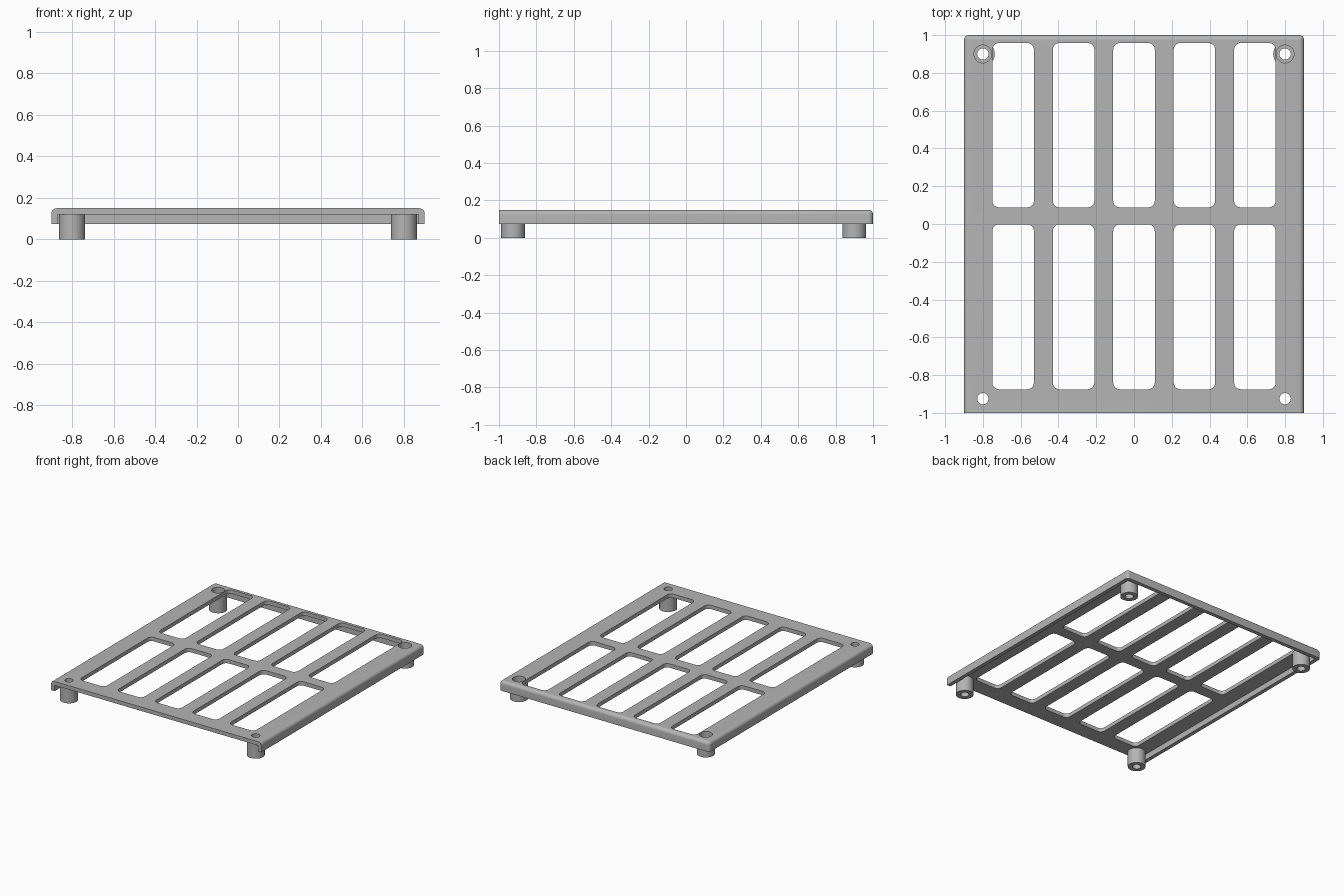
import bpy, bmesh

old = bpy.data.objects.get("Cube")
if old:
    bpy.data.objects.remove(old, do_unlink=True)

grey = bpy.data.materials.new("plain grey")
grey.use_nodes = True
grey.diffuse_color = (0.46, 0.46, 0.46, 1)
grey.node_tree.nodes["Principled BSDF"].inputs["Base Color"].default_value = grey.diffuse_color


def make_object(name, bm):
    mesh = bpy.data.meshes.new(name)
    bmesh.ops.recalc_face_normals(bm, faces=bm.faces[:])
    bm.to_mesh(mesh)
    bm.free()
    mesh.materials.append(grey)
    obj = bpy.data.objects.new(name, mesh)
    bpy.context.collection.objects.link(obj)
    return obj


def add_box(bm, lo, hi):
    verts = bmesh.ops.create_cube(bm, size=1)["verts"]
    for v in verts:
        for i in range(3):
            v.co[i] = lo[i] if v.co[i] < 0 else hi[i]
    return list({e for v in verts for e in v.link_edges})


def upright(edge):
    a, b = edge.verts
    return abs(a.co.z - b.co.z) > 0.01


def round_edges(bm, edges, radius, steps):
    bmesh.ops.bevel(bm, geom=edges, offset=radius, segments=steps,
                    profile=0.5, affect="EDGES")


def add_cylinder(bm, x, y, radius, low, high):
    made = bmesh.ops.create_cone(bm, cap_ends=True, segments=40, radius1=radius,
                                 radius2=radius, depth=high - low)
    bmesh.ops.translate(bm, verts=made["verts"], vec=(x, y, (low + high) / 2))


def combine(target, tool, operation):
    mod = target.modifiers.new(operation, "BOOLEAN")
    mod.operation, mod.solver, mod.object = operation, "EXACT", tool
    bpy.context.view_layer.objects.active = target
    bpy.ops.object.modifier_apply(modifier=mod.name)
    bpy.data.objects.remove(tool, do_unlink=True)


# Outer shell, rounded on the top, sides and back, square at the front
WIDE, PLATE_LOW, TOP = 0.9, 0.12, 0.15
bm = bmesh.new()
edges = add_box(bm, (-WIDE, -1, 0.075), (WIDE, 1, TOP))
round_edges(bm, [e for e in edges if upright(e) and e.verts[0].co.y > 0], 0.025, 5)
rim = [e for e in bm.edges
       if all(v.co.z > TOP - 0.001 for v in e.verts)
       and any(v.co.y > -0.99 for v in e.verts)]
round_edges(bm, rim, 0.025, 5)
frame = make_object("window_frame_tray", bm)

# Hollow underside, open at the front
bm = bmesh.new()
add_box(bm, (-0.87, -1.1, -0.1), (0.87, 0.97, PLATE_LOW))
combine(frame, make_object("cavity_cutter", bm), "DIFFERENCE")

# Two rows of five rounded windows
bm = bmesh.new()
for low, high in ((-0.875, -0.002), (0.088, 0.958)):
    for column in range(-2, 3):
        x = column * 0.32
        edges = add_box(bm, (x - 0.11, low, 0.1), (x + 0.11, high, 0.2))
        round_edges(bm, [e for e in edges if upright(e)], 0.035, 6)
combine(frame, make_object("window_cutter", bm), "DIFFERENCE")

# Four hollow feet, with wider screw recesses at the back
posts, bores, recesses = bmesh.new(), bmesh.new(), bmesh.new()
for x in (-0.8, 0.8):
    for y in (-0.925, 0.9):
        add_cylinder(posts, x, y, 0.063, 0, PLATE_LOW + 0.005)
        add_cylinder(bores, x, y, 0.03, -0.1, 0.3)
        if y > 0:
            add_cylinder(recesses, x, y, 0.047, 0.07, 0.3)
combine(frame, make_object("feet", posts), "UNION")
combine(frame, make_object("bore_cutter", bores), "DIFFERENCE")
combine(frame, make_object("recess_cutter", recesses), "DIFFERENCE")

# Smooth curves with crisp edges
bpy.ops.object.select_all(action="DESELECT")
frame.select_set(True)
bpy.context.view_layer.objects.active = frame
bpy.ops.object.shade_smooth_by_angle(angle=0.6)
